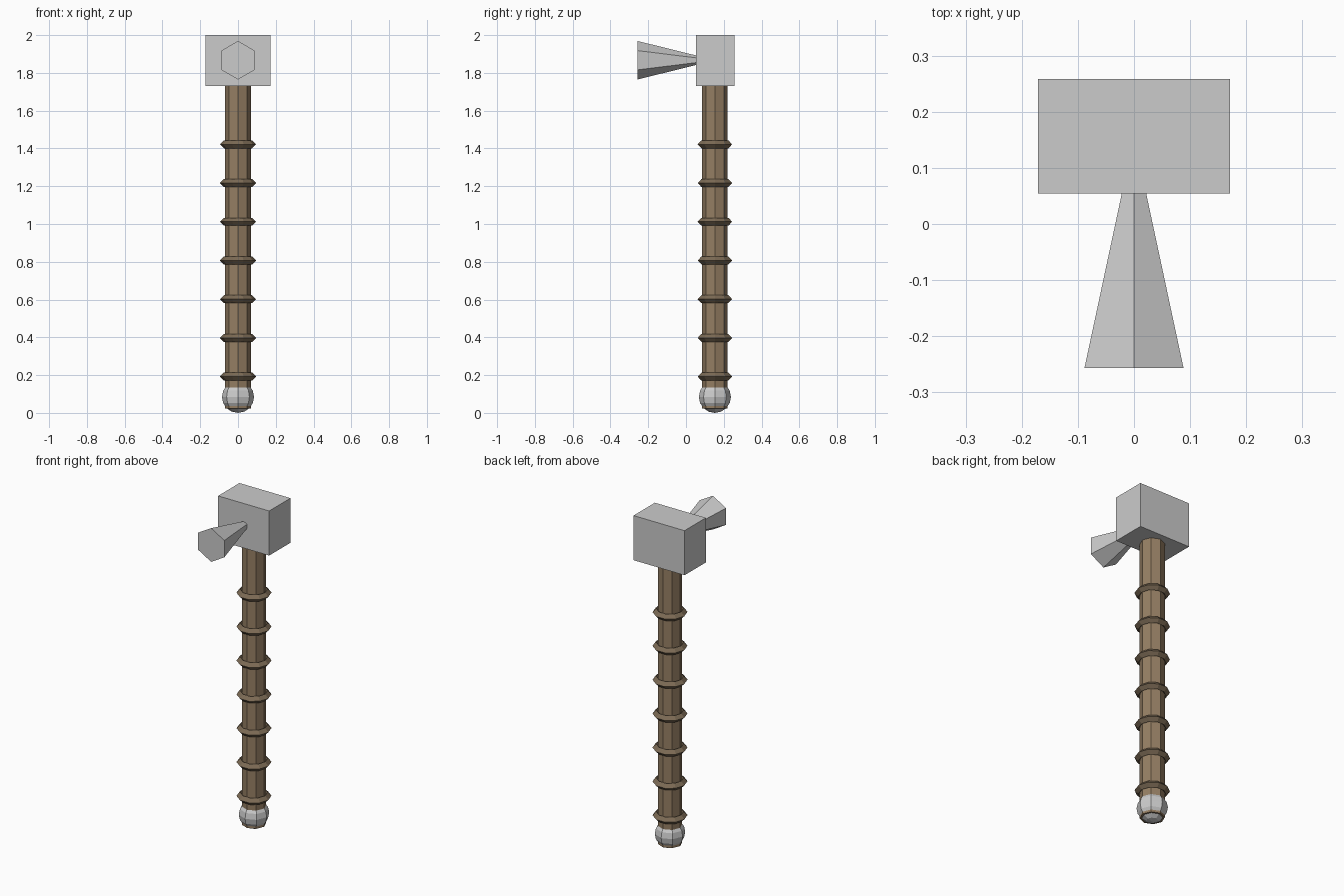
import bpy
from math import radians

if "Cube" in bpy.data.objects:
    bpy.data.objects.remove(bpy.data.objects["Cube"])

AXIS_Y = 0.153  # handle centre line


def finish(name, mat=None):
    ob = bpy.context.object
    ob.name = name
    if mat:
        ob.data.materials.append(mat)
    return ob


def colour(name, rgb):
    m = bpy.data.materials.new(name)
    m.diffuse_color = (*rgb, 1)
    m.use_nodes = True
    m.node_tree.nodes["Principled BSDF"].inputs["Base Color"].default_value = m.diffuse_color
    return m


wood = colour("wood", (0.30, 0.21, 0.125))
leather = colour("leather", (0.20, 0.145, 0.09))

# hammer head block
bpy.ops.mesh.primitive_cube_add(size=1, location=(0, 0.156, 1.865))
head = finish("head_block")
head.scale = (0.342, 0.204, 0.27)

# flared six-sided striker, apex inside the block
bpy.ops.mesh.primitive_cone_add(vertices=6, radius1=0.102, radius2=0, depth=0.413,
                                location=(0, -0.0505, 1.867),
                                rotation=(radians(-90), 0, 0))
finish("striker")

# octagonal handle
bpy.ops.mesh.primitive_cylinder_add(vertices=8, radius=0.068, depth=1.74,
                                    location=(0, AXIS_Y, 0.893))
finish("handle", wood)

# grip rings with diamond section
for i in range(7):
    bpy.ops.mesh.primitive_torus_add(major_segments=10, minor_segments=4,
                                     major_radius=0.075, minor_radius=0.021,
                                     location=(0, AXIS_Y, 0.192 + i * 0.205))
    finish(f"grip_ring_{i + 1}", leather)

# pommel ball
bpy.ops.mesh.primitive_uv_sphere_add(segments=8, ring_count=8, radius=0.085,
                                     location=(0, AXIS_Y, 0.085))
finish("pommel")
